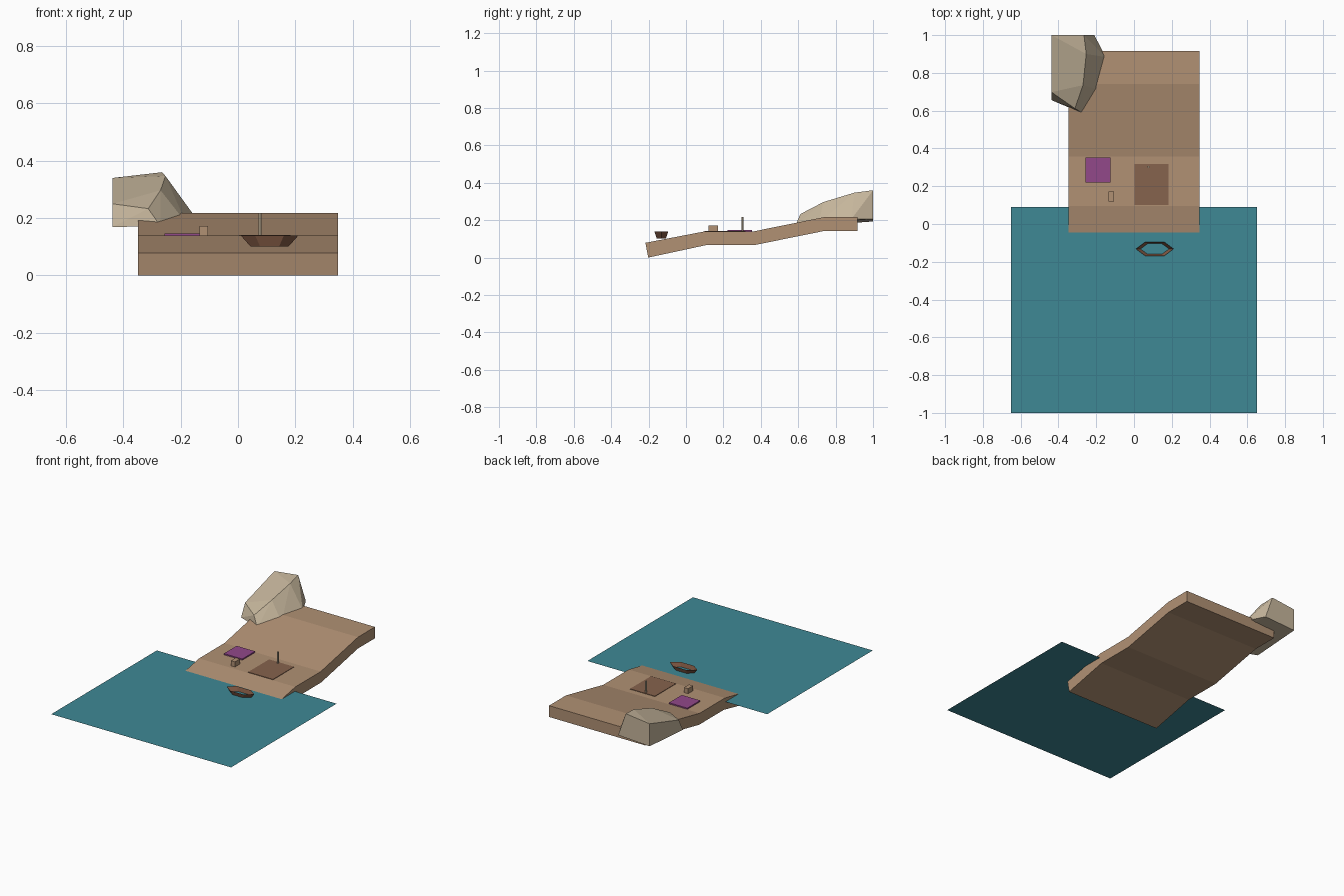
import bpy, bmesh, math

if "Cube" in bpy.data.objects:
    bpy.data.objects.remove(bpy.data.objects["Cube"])


def material(name, r, g, b):
    lin = [(c / 255 / 12.92) if c < 10 else ((c / 255 + 0.055) / 1.055) ** 2.4 for c in (r, g, b)]
    m = bpy.data.materials.new(name)
    m.diffuse_color = (*lin, 1)
    m.use_nodes = True
    m.node_tree.nodes["Principled BSDF"].inputs["Base Color"].default_value = m.diffuse_color
    return m


SAND = material("sandy_earth", 177, 145, 116)
ROCK = material("pale_rock", 198, 182, 156)
WATER = material("teal_water", 62, 136, 149)
CLOTH = material("purple_cloth", 146, 72, 138)
DECK = material("brown_deck", 134, 99, 77)
HULL = material("boat_wood", 128, 88, 67)


def finish(bm, name, mat):
    bmesh.ops.recalc_face_normals(bm, faces=bm.faces)
    me = bpy.data.meshes.new(name)
    bm.to_mesh(me)
    bm.free()
    me.materials.append(mat)
    ob = bpy.data.objects.new(name, me)
    bpy.context.collection.objects.link(ob)
    return ob


def box(name, x, y, z, mat):
    bm = bmesh.new()
    bmesh.ops.create_cube(bm, size=1)
    for v in bm.verts:
        v.co = [a + (b - a) * (c + 0.5) for (a, b), c in zip((x, y, z), v.co)]
    return finish(bm, name, mat)


# Stepped shore: side profile (y, z) extruded across x
profile = [(-0.217, 0.079), (0.095, 0.139), (0.357, 0.139), (0.742, 0.217), (0.917, 0.217),
           (0.917, 0.143), (0.742, 0.143), (0.362, 0.066), (0.105, 0.066), (-0.202, 0.0)]
bm = bmesh.new()
face = bm.faces.new([bm.verts.new((-0.348, y, z)) for y, z in profile])
ext = bmesh.ops.extrude_face_region(bm, geom=[face])
bmesh.ops.translate(bm, vec=(0.696, 0, 0), verts=[g for g in ext["geom"] if isinstance(g, bmesh.types.BMVert)])
finish(bm, "shore", SAND)

# Water sheet
bm = bmesh.new()
bm.faces.new([bm.verts.new(p) for p in
              ((-0.65, -1, 0.112), (0.65, -1, 0.112), (0.65, 0.09, 0.112), (-0.65, 0.09, 0.112))])
finish(bm, "water", WATER)

# Boulder: faceted hull, cut flat on its left and back
ridge = [(-0.437, 1, 0.34), (-0.265, 1, 0.36), (-0.253, 0.90, 0.347),
         (-0.270, 0.735, 0.297), (-0.313, 0.612, 0.233), (-0.437, 0.698, 0.25)]
base = [(-0.437, 1, 0.193), (-0.210, 1, 0.205), (-0.150, 0.884, 0.205),
        (-0.182, 0.71, 0.185), (-0.270, 0.585, 0.172), (-0.437, 0.656, 0.169)]
bm = bmesh.new()
for p in ridge + base:
    bm.verts.new(p)
bmesh.ops.convex_hull(bm, input=bm.verts)
bmesh.ops.dissolve_limit(bm, angle_limit=math.radians(3), verts=bm.verts, edges=bm.edges)
finish(bm, "boulder", ROCK)

# Items on the terrace
box("cloth", (-0.257, -0.124), (0.221, 0.353), (0.138, 0.147), CLOTH)
box("deck", (0.003, 0.183), (0.10, 0.317), (0.136, 0.142), DECK)
box("crate", (-0.135, -0.105), (0.119, 0.171), (0.138, 0.172), SAND)
bm = bmesh.new()
bmesh.ops.create_cone(bm, cap_ends=True, segments=6, radius1=0.006, radius2=0.006, depth=0.08)
bmesh.ops.translate(bm, vec=(0.076, 0.302, 0.177), verts=bm.verts)
finish(bm, "post", ROCK)

# Boat: open six-sided shell tapering to a flat floor
hexagon = [(1, 0), (0.5, 1), (-0.5, 1), (-1, 0), (-0.5, -1), (0.5, -1)]
bm = bmesh.new()
rings = [[bm.verts.new((0.11 + x * rx, -0.132 + y * ry, z)) for x, y in hexagon]
         for rx, ry, z in ((0.066, 0.024, 0.101), (0.1, 0.037, 0.139))]
bm.faces.new(rings[0])
for i in range(6):
    j = (i + 1) % 6
    bm.faces.new((rings[0][i], rings[0][j], rings[1][j], rings[1][i]))
finish(bm, "boat", HULL)
